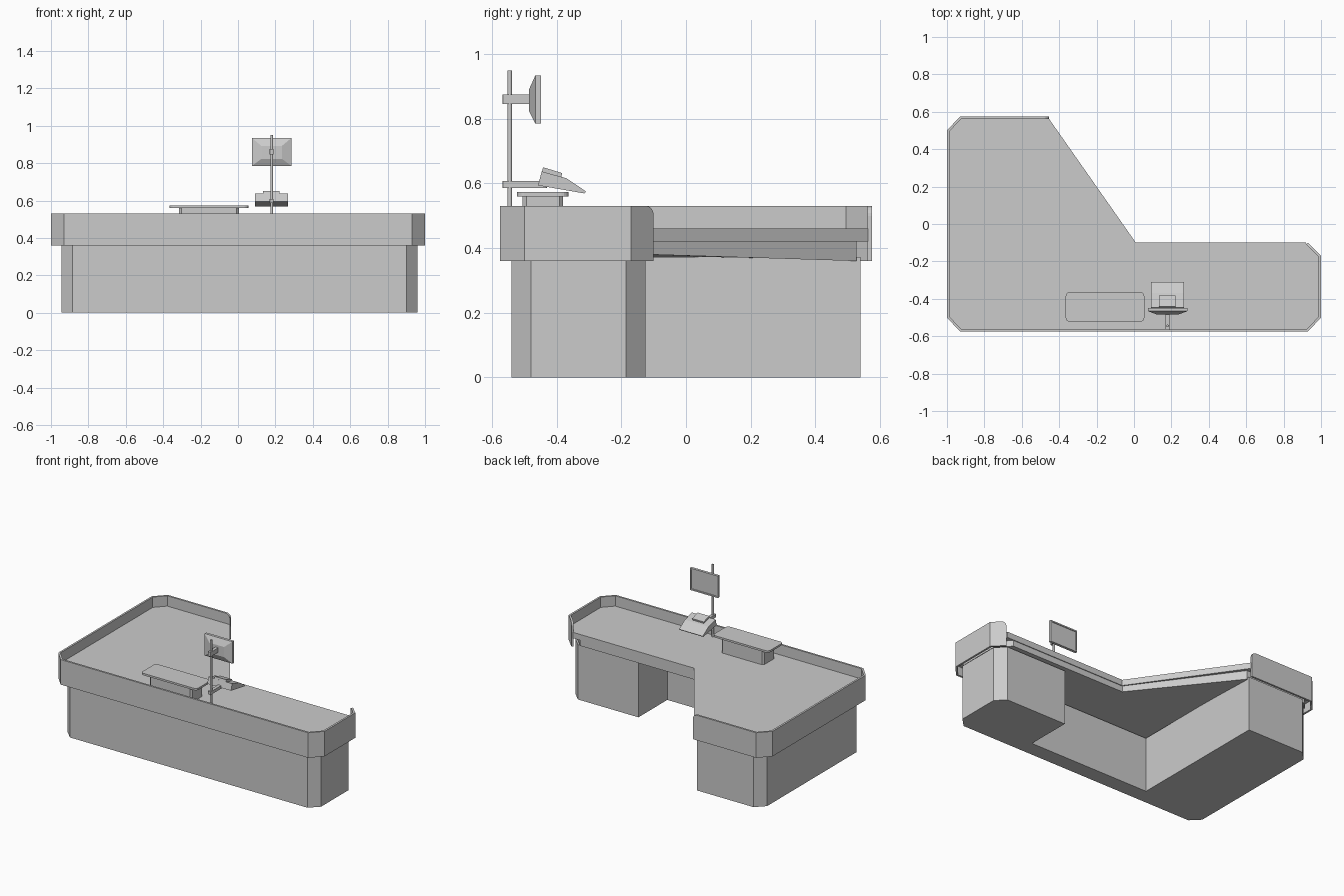
import bpy, bmesh, math
from mathutils import Vector

if "Cube" in bpy.data.objects:
    bpy.data.objects.remove(bpy.data.objects["Cube"])


def to_object(name, bm):
    bmesh.ops.recalc_face_normals(bm, faces=bm.faces)
    me = bpy.data.meshes.new(name)
    bm.to_mesh(me)
    bm.free()
    ob = bpy.data.objects.new(name, me)
    bpy.context.collection.objects.link(ob)
    return ob


def loft(name, rings):
    """Closed solid through rings of equal point count."""
    bm = bmesh.new()
    vs = [[bm.verts.new(p) for p in r] for r in rings]
    n = len(vs[0])
    for a, b in zip(vs, vs[1:]):
        for i in range(n):
            j = (i + 1) % n
            bm.faces.new((a[i], a[j], b[j], b[i]))
    bm.faces.new(vs[0])
    bm.faces.new(vs[-1])
    return to_object(name, bm)


def prism(name, outline, z0, z1):
    return loft(name, [[(x, y, z) for x, y in outline] for z in (z0, z1)])


def side_prism(name, profile, x0, x1):
    return loft(name, [[(x, y, z) for y, z in profile] for x in (x0, x1)])


def rounded_rect(x0, x1, y0, y1, r, seg):
    pts = []
    for k, (cx, cy) in enumerate(((x1 - r, y1 - r), (x0 + r, y1 - r),
                                  (x0 + r, y0 + r), (x1 - r, y0 + r))):
        for i in range(seg + 1):
            a = math.pi / 2 * (k + i / seg)
            pts.append((cx + r * math.cos(a), cy + r * math.sin(a)))
    return pts


def inset(path, d):
    """Offset an open path to its left with mitred corners."""
    p = [Vector(q) for q in path]
    nrm = [Vector((-(b - a).y, (b - a).x)).normalized() for a, b in zip(p, p[1:])]
    out = []
    for i, q in enumerate(p):
        n0, n1 = nrm[max(i - 1, 0)], nrm[min(i, len(nrm) - 1)]
        m = q + (n0 + n1) * (d / (1 + n0.dot(n1)))
        out.append((m.x, m.y))
    return out


# Raised rim around the outer sides, with rounded upper ends
rim_path = [(-.455, .575), (-.93, .575), (-1, .5), (-1, -.5), (-.93, -.575),
            (.93, -.575), (1, -.5), (1, -.17), (.93, -.1)]
R, SEG = .03, 5


def round_end(end, nxt):
    """Points near a path end with their lowered top heights."""
    e = Vector(end)
    d = (Vector(nxt) - e).normalized()
    res = []
    for i in range(SEG + 1):
        a = math.pi / 2 * i / SEG
        res.append((tuple(e + d * R * (1 - math.cos(a))), .53 - R + R * math.sin(a)))
    return res


cols = round_end(rim_path[0], rim_path[1])
cols += [(p, .53) for p in rim_path[1:-1]]
cols += round_end(rim_path[-1], rim_path[-2])[::-1]
outer = [c[0] for c in cols]
inner = inset(outer, .013)
loft("counter_rim", [[(*o, .36), (*o, c[1]), (*i, c[1]), (*i, .36)]
                     for o, i, c in zip(outer, inner, cols)])

# Worktop and the sub-frame beneath it
prism("worktop", inset(rim_path, .012) + [(.92, -.1), (.01, -.1)], .42, .46)
frame = inset(rim_path, .047) + [(.87, -.105), (.005, -.105)]
loft("worktop_frame", [[(x, y, .36 if y > .4 else .38) for x, y in frame],
                       [(x, y, .42) for x, y in frame]])

# Base: two pedestals joined by a front panel, leaving a knee space
prism("counter_base", [(-.46, .54), (-.885, .54), (-.945, .48), (-.945, -.48),
                       (-.885, -.54), (.9, -.54), (.96, -.48), (.96, -.185),
                       (.9, -.125), (.445, -.125), (.445, -.435), (-.46, -.435)],
      0, .372)

# Customer shelf
prism("shelf_box", rounded_rect(-.315, .005, -.505, -.38, .012, 1), .46, .56)
prism("shelf_plate", rounded_rect(-.365, .055, -.523, -.363, .022, 4), .56, .573)

# Pole with arms
PX, PY = .18, -.545
circle = [(PX + .007 * math.cos(math.tau * i / 16), PY + .007 * math.sin(math.tau * i / 16))
          for i in range(16)]
pole = prism("pole", circle, .46, .95)
for f in pole.data.polygons:
    f.use_smooth = len(f.vertices) == 4
pole.data.set_sharp_from_angle(angle=math.radians(40))
for name, y1, z0, z1 in (("monitor_arm", -.48, .845, .875), ("keypad_arm", -.43, .586, .607)):
    prism(name, rounded_rect(PX - .011, PX + .011, -.567, y1, .006, 2), z0, z1)


# Monitor: tapered back, bezel and recessed screen
def panel(y, hx, z0, z1):
    return [(PX - hx, y, z0), (PX + hx, y, z0), (PX + hx, y, z1), (PX - hx, y, z1)]


loft("monitor", [panel(-.485, .055, .823, .892), panel(-.466, .105, .785, .934),
                 panel(-.448, .105, .785, .934), panel(-.448, .096, .794, .925),
                 panel(-.452, .095, .795, .924)])

# Tilted keypad terminal with a small raised unit
side_prism("keypad_body", [(-.458, .594), (-.446, .637), (-.37, .616), (-.309, .575),
                           (-.314, .569), (-.40, .584)], .09, .268)
side_prism("keypad_top_unit", [(-.447, .63), (-.442, .65), (-.383, .632), (-.388, .612)],
           .135, .222)
